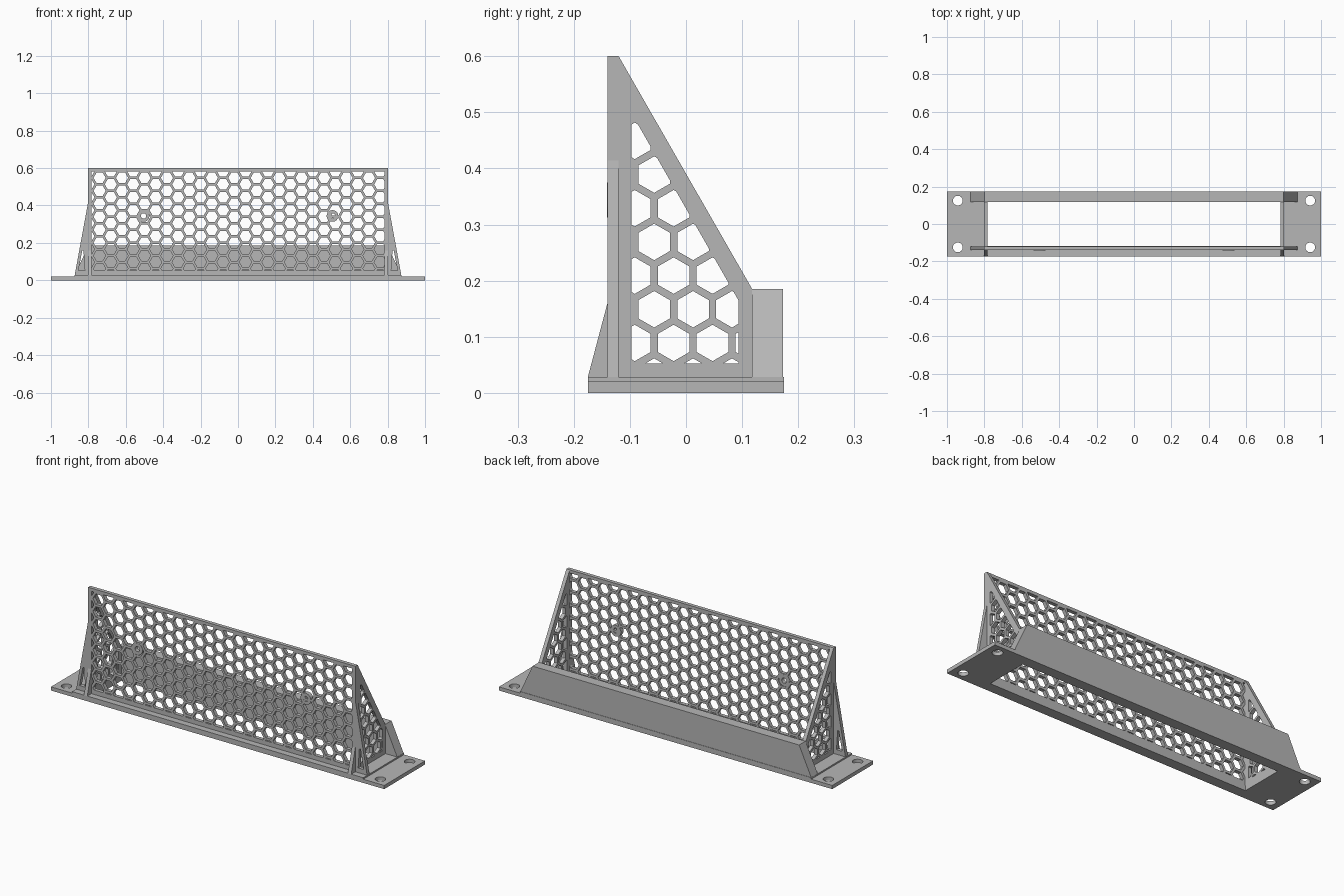
import bpy, bmesh, math
from mathutils import Matrix, Vector

cube = bpy.data.objects.get("Cube")
if cube:
    bpy.data.objects.remove(cube, do_unlink=True)

grey = bpy.data.materials.new("plain_grey")
grey.use_nodes = True
grey.diffuse_color = (0.47, 0.47, 0.47, 1)
grey.node_tree.nodes["Principled BSDF"].inputs["Base Color"].default_value = (0.47, 0.47, 0.47, 1)

X, Y, Z = Vector((1, 0, 0)), Vector((0, 1, 0)), Vector((0, 0, 1))


def plate(name, outlines, u, v, w, lo, hi):
    """Flat sheet: outer outline plus holes in (u, v), spanning lo..hi along w."""
    cu = bpy.data.curves.new(name, 'CURVE')
    cu.dimensions = '2D'
    cu.fill_mode = 'BOTH'
    cu.extrude = (hi - lo) / 2
    for pts in outlines:
        sp = cu.splines.new('POLY')
        sp.points.add(len(pts) - 1)
        for p, (a, b) in zip(sp.points, pts):
            p.co = (a, b, 0, 1)
        sp.use_cyclic_u = True
    tmp = bpy.data.objects.new(name + "_outline", cu)
    bpy.context.scene.collection.objects.link(tmp)
    deps = bpy.context.evaluated_depsgraph_get()
    me = bpy.data.meshes.new_from_object(tmp.evaluated_get(deps))
    bpy.data.objects.remove(tmp, do_unlink=True)
    bpy.data.curves.remove(cu)
    place = Matrix((u, v, w)).transposed().to_4x4()
    place.translation = w * (lo + hi) / 2
    bm = bmesh.new()
    bm.from_mesh(me)
    bm.transform(place)
    bmesh.ops.remove_doubles(bm, verts=bm.verts, dist=1e-5)
    bmesh.ops.recalc_face_normals(bm, faces=bm.faces)
    for f in bm.faces:
        f.smooth = False
        f.material_index = 0
    bm.to_mesh(me)
    bm.free()
    me.name = name
    me.materials.clear()
    me.materials.append(grey)
    ob = bpy.data.objects.new(name, me)
    bpy.context.scene.collection.objects.link(ob)
    return ob


def rect(a0, b0, a1, b1):
    return [(a0, b0), (a1, b0), (a1, b1), (a0, b1)]


def ring(a, b, r, n, turn=0.0):
    return [(a + r * math.cos(turn + math.tau * i / n),
             b + r * math.sin(turn + math.tau * i / n)) for i in range(n)]


def clip(pts, planes):
    """Keep the part of a polygon where nx*a + ny*b <= d for every plane."""
    for nx, ny, d in planes:
        out = []
        for i, p in enumerate(pts):
            q = pts[(i + 1) % len(pts)]
            dp, dq = nx * p[0] + ny * p[1] - d, nx * q[0] + ny * q[1] - d
            if dp <= 0:
                out.append(p)
            if dp * dq < 0:
                t = dp / (dp - dq)
                out.append((p[0] + t * (q[0] - p[0]), p[1] + t * (q[1] - p[1])))
        pts = out
    return pts


def area(pts):
    return abs(sum(p[0] * q[1] - q[0] * p[1] for p, q in zip(pts, pts[1:] + pts[:1]))) / 2


PITCH = 0.0693
ROW = PITCH * math.sqrt(3) / 2
HEX_R = 0.0325


def honeycomb(a0, b0, cols, rows, planes, upright):
    """Clipped hexagon holes; upright hexagons point along the second axis."""
    holes = []
    for i in range(cols):
        for j in range(rows):
            along, across = (j + 0.5 * (i % 2)) * PITCH, i * ROW
            a, b = (along, across) if upright else (across, along)
            h = clip(ring(a0 + a, b0 + b, HEX_R, 6, math.pi / 6 if upright else 0), planes)
            if len(h) > 2 and area(h) > 2e-5:
                holes.append(h)
    return holes


# base plate with a long opening and four screw holes
opening = rect(-0.782, -0.118, 0.782, 0.118)
screws = [ring(sx * 0.942, sy * 0.125, 0.026, 32) for sx in (-1, 1) for sy in (-1, 1)]
plate("base_plate", [rect(-1, -0.175, 1, 0.175), opening] + screws, X, Y, Z, 0, 0.02)
plate("base_step", [rect(-0.874, -0.175, 0.874, 0.175), opening], X, Y, Z, 0.02, 0.028)

# front honeycomb screen
window = [(-1, 0, 0.782), (1, 0, 0.782), (0, -1, -0.052), (0, 1, 0.583)]
plate("front_screen", [rect(-0.80, 0.028, 0.80, 0.60)]
      + honeycomb(-0.80, 0.028, 28, 9, window, False), X, Z, Y, -0.14, -0.12)

# screw eyelets in the screen
for side, label in ((-1, "right"), (1, "left")):
    plate(label + "_eyelet", [ring(side * 0.505, 0.344, 0.031, 32),
                              ring(side * 0.505, 0.344, 0.014, 32)], X, Z, Y, -0.141, -0.119)

# sloping end panels with honeycomb holes, and their braces
slope = [(-1, 0, 0.097), (1, 0, 0.094), (0, -1, -0.052), (0.868, 0.496, 0.163)]
end_shape = [(-0.14, 0.028), (0.118, 0.028), (0.118, 0.185), (-0.12, 0.60), (-0.14, 0.60)]
end_holes = honeycomb(-0.126, 0.029, 9, 5, slope, True)
for side, label in ((-1, "right"), (1, "left")):
    lo, hi = sorted((side * 0.782, side * 0.802))
    plate(label + "_end_panel", [end_shape] + end_holes, Y, Z, X, lo, hi)
    plate(label + "_front_brace", [[(-0.175, 0.028), (-0.14, 0.028), (-0.14, 0.16)]],
          Y, Z, X, lo, hi)
    wing = [(0.80, 0.028), (0.873, 0.028), (0.80, 0.425)]
    slot = [(0.819, 0.053), (0.853, 0.053), (0.833, 0.158), (0.826, 0.158)]
    plate(label + "_side_brace", [[(side * a, b) for a, b in p] for p in (wing, slot)],
          X, Z, Y, -0.14, -0.12)

# solid rear bar with sloping ends
plate("rear_bar", [[(-0.873, 0.028), (0.873, 0.028), (0.80, 0.185), (-0.80, 0.185)]],
      X, Z, Y, 0.118, 0.173)
